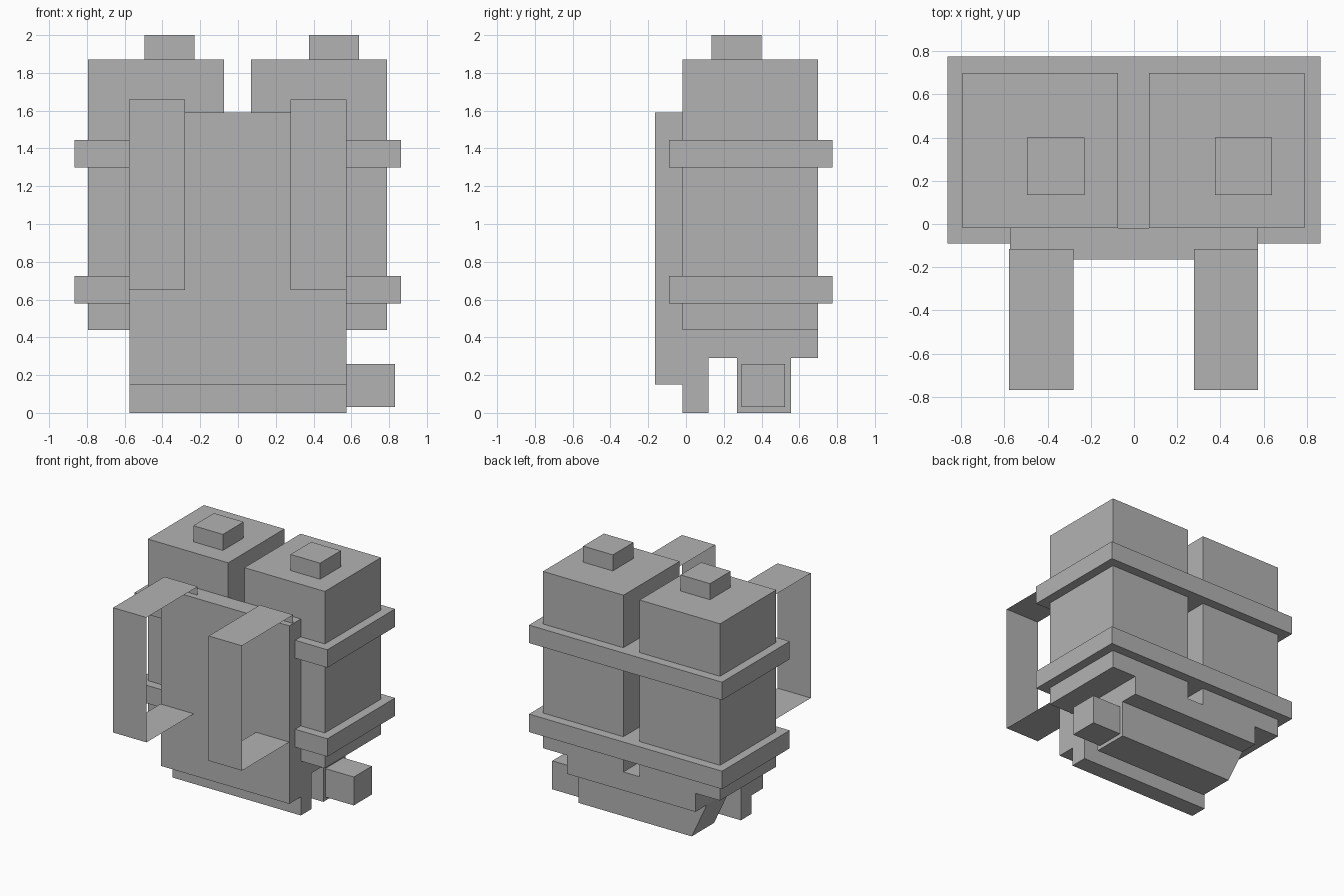
import bpy
import bmesh

cube = bpy.data.objects.get("Cube")
if cube:
    bpy.data.objects.remove(cube, do_unlink=True)

GREY = (0.45, 0.45, 0.45, 1.0)
grey = bpy.data.materials.new("plain grey")
grey.use_nodes = True
grey.diffuse_color = GREY
grey.node_tree.nodes["Principled BSDF"].inputs["Base Color"].default_value = GREY


def box(name, x, y, z, edit=None):
    """Flat-shaded box spanning the given (min, max) ranges."""
    bm = bmesh.new()
    bmesh.ops.create_cube(bm, size=1)
    for v in bm.verts:
        v.co = [r[0] if c < 0 else r[1] for c, r in zip(v.co, (x, y, z))]
    bm.normal_update()
    if edit:
        edit(bm)
    mesh = bpy.data.meshes.new(name)
    bm.to_mesh(mesh)
    bm.free()
    mesh.materials.append(grey)
    obj = bpy.data.objects.new(name, mesh)
    bpy.context.collection.objects.link(obj)
    return obj


def open_sides(bm):
    """Leave a sheet loop, open on its left and right."""
    sides = [f for f in bm.faces if abs(f.normal.x) > 0.9]
    bmesh.ops.delete(bm, geom=sides, context='FACES_ONLY')


def slant_right_end(bm):
    """Pull in the lower edge of the right end."""
    for v in bm.verts:
        if v.co.x < 0 and v.co.z < 0.1:
            v.co.x += 0.135


WIDE = (-0.575, 0.575)

# Back panel and the base under the tanks
box("back_panel", WIDE, (-0.165, -0.018), (0.15, 1.59))
box("base_plate", WIDE, (-0.018, 0.70), (0.29, 0.44))
box("front_foot", WIDE, (-0.018, 0.12), (0, 0.29))
box("rear_bar", WIDE, (0.27, 0.555), (0, 0.29), slant_right_end)
box("side_valve", (0.575, 0.83), (0.295, 0.525), (0.03, 0.26))

# Tanks with caps, and the shoulder strap loops
for side, tank_x, cap_x, strap_x in (
        ("right", (-0.795, -0.075), (-0.495, -0.23), (-0.578, -0.28)),
        ("left", (0.07, 0.79), (0.375, 0.64), (0.277, 0.575))):
    box(side + "_tank", tank_x, (-0.018, 0.70), (0.44, 1.87))
    box(side + "_cap", cap_x, (0.135, 0.40), (1.87, 2.0))
    box(side + "_strap", strap_x, (-0.77, -0.115), (0.65, 1.66), open_sides)

# Bands around both tanks
for name, z in (("lower_band", 0.58), ("upper_band", 1.30)):
    box(name, (-0.865, 0.863), (-0.09, 0.775), (z, z + 0.145))
